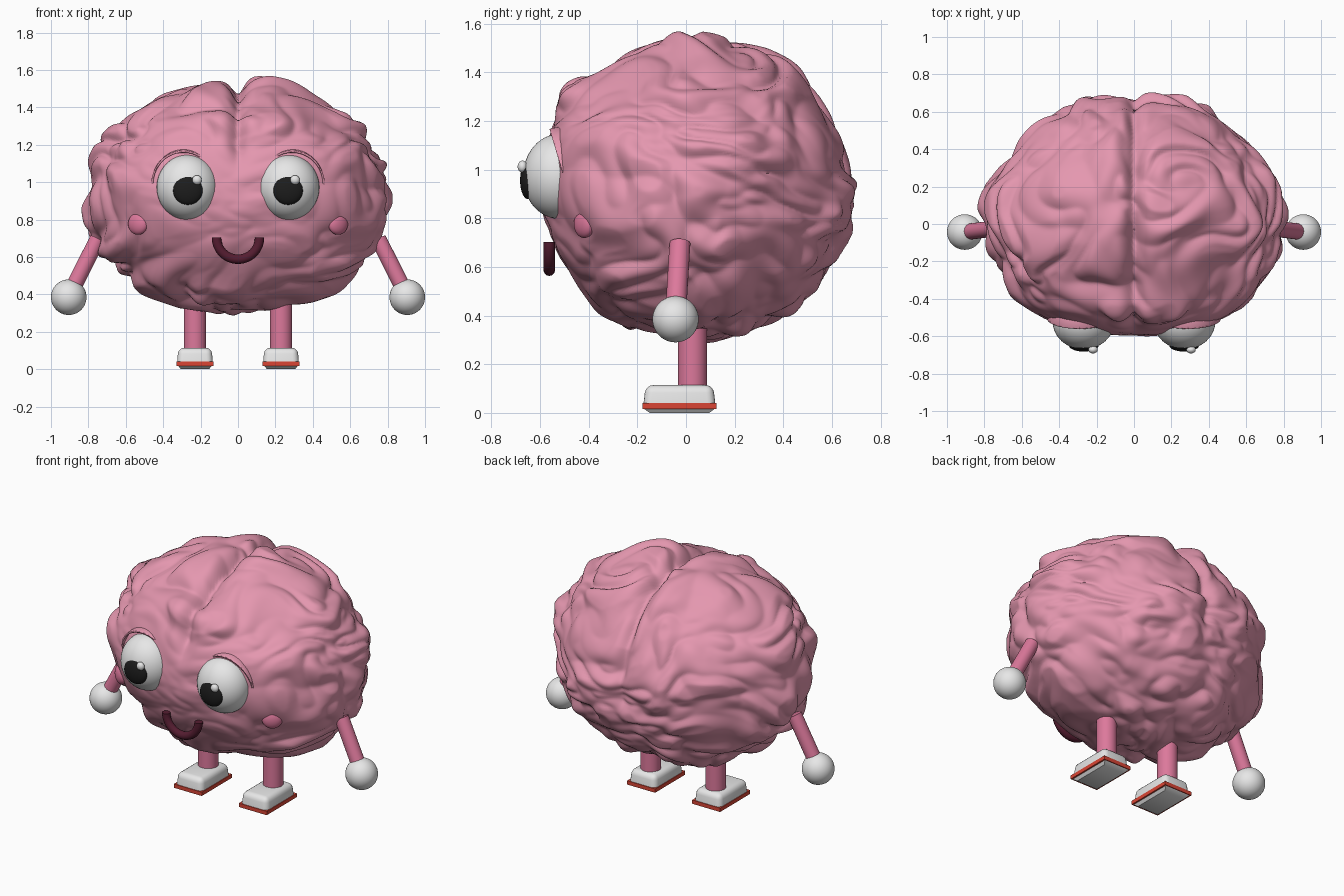
import bpy, bmesh, math
from mathutils import Vector, Matrix, noise

cube = bpy.data.objects.get("Cube")
if cube:
    bpy.data.objects.remove(cube, do_unlink=True)


def material(name, r, g, b):
    m = bpy.data.materials.new(name)
    m.use_nodes = True
    m.diffuse_color = (r, g, b, 1)
    m.node_tree.nodes["Principled BSDF"].inputs["Base Color"].default_value = (r, g, b, 1)
    return m


BODY = material("soft pink", 0.78, 0.31, 0.43)
LIMB = material("rose pink", 0.72, 0.19, 0.33)
WHITE = material("white", 0.8, 0.8, 0.8)
BLACK = material("black", 0.012, 0.012, 0.012)
MAROON = material("dark maroon", 0.09, 0.012, 0.03)
RED = material("sole red", 0.7, 0.06, 0.035)


def finish(name, bm, mat, angle=40):
    bmesh.ops.recalc_face_normals(bm, faces=bm.faces)
    me = bpy.data.meshes.new(name)
    bm.to_mesh(me)
    bm.free()
    me.materials.append(mat)
    me.shade_smooth()
    me.set_sharp_from_angle(angle=math.radians(angle))
    ob = bpy.data.objects.new(name, me)
    bpy.context.collection.objects.link(ob)
    return ob


def ellipsoid(name, mat, centre, radii, yaw=0):
    bm = bmesh.new()
    bmesh.ops.create_uvsphere(bm, u_segments=40, v_segments=24, radius=1)
    place = Matrix.Translation(centre) @ Matrix.Rotation(yaw, 4, 'Z') @ Matrix.Diagonal((*radii, 1))
    bm.transform(place)
    return finish(name, bm, mat)


def rod(name, mat, start, end, radius):
    start, end = Vector(start), Vector(end)
    axis = end - start
    bm = bmesh.new()
    bmesh.ops.create_cone(bm, cap_ends=True, segments=32, radius1=radius, radius2=radius, depth=axis.length)
    turn = axis.to_track_quat('Z', 'Y').to_matrix().to_4x4()
    bm.transform(Matrix.Translation((start + end) / 2) @ turn)
    return finish(name, bm, mat)


def slab(name, mat, centre, size, taper=1, bevel=0):
    # Box with an optionally scaled top and rounded upper edges
    bm = bmesh.new()
    bmesh.ops.create_cube(bm, size=1)
    for v in bm.verts:
        k = taper if v.co.z > 0 else 1
        v.co = Vector((v.co.x * size[0] * k, v.co.y * size[1] * k, v.co.z * size[2])) + Vector(centre)
    if bevel:
        edges = [e for e in bm.edges if max(v.co.z for v in e.verts) > centre[2]]
        bmesh.ops.bevel(bm, geom=edges, offset=bevel, segments=4, profile=0.5, affect='EDGES')
    return finish(name, bm, mat)


def ease(a, b, t):
    t = min(max((t - a) / (b - a), 0), 1)
    return t * t * (3 - 2 * t)


def bump(t, middle, width):
    return math.exp(-((t - middle) / width) ** 2)


def ridge(x, y, z):
    # Rounded swelling with a softened crease where the noise crosses zero
    return min(math.sqrt(noise.noise(Vector((x, y, z))) ** 2 + 0.002), 0.5)


def fold(p):
    q = p + noise.noise_vector(p * 2.1) * 0.2
    broad = ridge(q.x * 2.6, q.y * 2.6, q.z * 4.6)
    fine = ridge(q.x * 5 + 7, q.y * 5 + 3, q.z * 8 + 5)
    return broad * 0.09 + fine * 0.055 - 0.03


# Wrinkled brain body with two lobes
bm = bmesh.new()
bmesh.ops.create_icosphere(bm, subdivisions=7, radius=1)
POWER = 2.04
for v in bm.verts:
    d = v.co.normalized()
    r = sum(abs(c) ** POWER for c in d) ** (-1 / POWER)
    base = Vector((d.x * 0.805, d.y * 0.63, d.z * 0.61)) * r
    face = ease(0.45, 0.85, -d.y) * (1 - ease(0.35, 0.6, d.z))
    offset = fold(base + Vector((2, 0, 1))) * (1 - 0.75 * face)
    # Centre groove over the top, fading down the back
    cleft = max(ease(0.15, 0.6, d.z), 0.6 * ease(0.3, 0.7, d.y) * ease(-0.4, 0.1, d.z))
    offset -= 0.075 * math.exp(-abs(base.x / 0.045) ** 1.6) * cleft
    # Lobe crowns on either side of the groove
    offset += 0.02 * bump(abs(base.x), 0.2, 0.17) * ease(0.7, 0.95, d.z)
    # Fuller forehead and narrower back corners
    offset += 0.045 * bump(-d.y, 0.78, 0.22) * ease(-0.45, 0.2, d.z) * (1 - ease(0.6, 0.9, d.z))
    offset -= 0.03 * bump(d.y, 0.55, 0.25) * ease(0.4, 0.8, abs(d.x))
    v.co = base + d * offset + Vector((0, 0.05, 0.915))
finish("brain_body", bm, BODY, 80)

# Smile
bm = bmesh.new()
rings = []
STEPS, SIDES = 28, 14
for i in range(STEPS + 1):
    a = math.pi * (1 + i / STEPS)
    ring = []
    for j in range(SIDES):
        b = math.tau * j / SIDES
        rad = 0.115 + 0.025 * math.cos(b)
        ring.append(bm.verts.new((rad * math.cos(a), -0.562 + 0.024 * math.sin(b), 0.703 + rad * math.sin(a))))
    rings.append(ring)
for r0, r1 in zip(rings, rings[1:]):
    for j in range(SIDES):
        k = (j + 1) % SIDES
        bm.faces.new((r0[j], r0[k], r1[k], r1[j]))
bm.faces.new(rings[0])
bm.faces.new(rings[-1])
finish("smile", bm, MAROON)

for side, s in (("left", 1), ("right", -1)):
    # Eye with pupil and highlight
    ellipsoid(side + "_eye", WHITE, (s * 0.27, -0.522, 0.972), (0.165, 0.148, 0.174))
    ellipsoid(side + "_pupil", BLACK, (s * 0.268, -0.65, 0.956), (0.079, 0.032, 0.077))
    ellipsoid(side + "_eye_highlight", WHITE, (s * 0.262 + 0.043, -0.672, 1.012), (0.025, 0.02, 0.025))

    # Eyelid: shell behind the eye, cut open at the front and below
    bm = bmesh.new()
    bmesh.ops.create_uvsphere(bm, u_segments=48, v_segments=32, radius=1)
    bm.transform(Matrix.Translation((s * 0.29, -0.515, 0.985)) @ Matrix.Diagonal((0.174, 0.16, 0.19, 1)))
    for point, normal in (((0, -0.562, 1.17), (0, -1, -0.3)), ((0, 0, 0.92), (0, 0, -1))):
        geom = bm.verts[:] + bm.edges[:] + bm.faces[:]
        bmesh.ops.bisect_plane(bm, geom=geom, plane_co=point, plane_no=normal, clear_outer=True)
    lid = finish(side + "_eyelid", bm, BODY)
    thick = lid.modifiers.new("thickness", 'SOLIDIFY')
    thick.thickness = 0.01

    # Cheek
    ellipsoid(side + "_cheek", LIMB, (s * 0.535, -0.418, 0.777), (0.06, 0.032, 0.058), s * 0.6)

    # Arm and hand
    rod(side + "_arm", LIMB, (s * 0.75, -0.025, 0.697), (s * 0.9, -0.043, 0.4), 0.043)
    ellipsoid(side + "_hand", WHITE, (s * 0.905, -0.043, 0.385), (0.095, 0.095, 0.095))

    # Leg and shoe
    x = s * 0.23
    rod(side + "_leg", LIMB, (x, 0.027, 0.09), (x, 0.027, 0.45), 0.06)
    slab(side + "_shoe", WHITE, (x, -0.027, 0.077), (0.19, 0.295, 0.075), 0.94, 0.032)
    slab(side + "_sole_rim", RED, (x, -0.027, 0.029), (0.198, 0.304, 0.024))
    slab(side + "_sole_tread", WHITE, (x, -0.027, 0.009), (0.15, 0.245, 0.018), 1.2)
